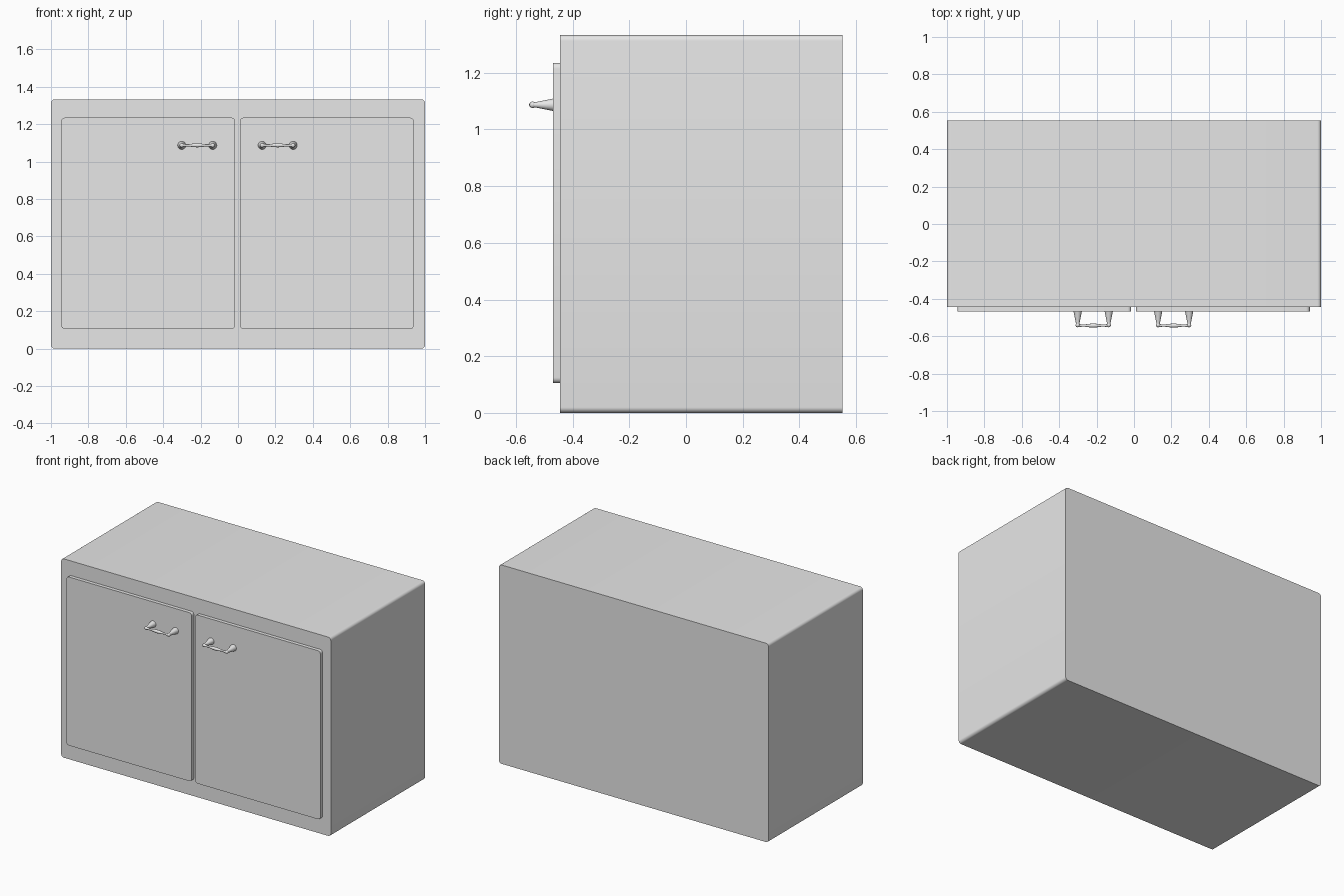
import bpy, bmesh, math
from mathutils import Matrix

if "Cube" in bpy.data.objects:
    bpy.data.objects.remove(bpy.data.objects["Cube"], do_unlink=True)

grey = bpy.data.materials.new("light grey")
grey.use_nodes = True
grey.diffuse_color = (0.8, 0.8, 0.8, 1)
grey.node_tree.nodes["Principled BSDF"].inputs["Base Color"].default_value = (0.8, 0.8, 0.8, 1)


def finish(bm, name):
    bmesh.ops.recalc_face_normals(bm, faces=bm.faces)
    mesh = bpy.data.meshes.new(name)
    bm.to_mesh(mesh)
    bm.free()
    mesh.materials.append(grey)
    obj = bpy.data.objects.new(name, mesh)
    bpy.context.collection.objects.link(obj)
    bpy.ops.object.select_all(action="DESELECT")
    obj.select_set(True)
    bpy.context.view_layer.objects.active = obj
    bpy.ops.object.shade_smooth_by_angle(angle=math.radians(40))
    return obj


def slab(name, x, y, z, radius):
    """Box between limits, rounded only on the edges that run front to back."""
    bm = bmesh.new()
    bmesh.ops.create_cube(bm, size=1)
    for v in bm.verts:
        v.co = [(a + b) / 2 + c * (b - a) for c, (a, b) in zip(v.co, (x, y, z))]
    edges = [e for e in bm.edges if abs(e.verts[0].co.y - e.verts[1].co.y) > 1e-4]
    bmesh.ops.bevel(bm, geom=edges, offset=radius, segments=6, profile=0.5, affect="EDGES")
    return finish(bm, name)


def lathe(bm, profile, axis_matrix, steps=20):
    """Turn (distance, radius) pairs around the local z axis, with closed ends."""
    rings = []
    for d, r in profile:
        ring = []
        for i in range(steps):
            a = math.tau * i / steps
            ring.append(bm.verts.new(axis_matrix @ Matrix.Translation((r * math.cos(a), r * math.sin(a), d)).translation))
        rings.append(ring)
    for low, high in zip(rings, rings[1:]):
        for i in range(steps):
            j = (i + 1) % steps
            bm.faces.new((low[i], low[j], high[j], high[i]))
    bm.faces.new(rings[0])
    bm.faces.new(rings[-1])


def handle(name, x):
    bm = bmesh.new()
    half, z, y_base, y_bar = 0.083, 1.087, -0.468, -0.541
    # Tapered posts ending in a small ball
    for side in (-1, 1):
        post = Matrix.Translation((x + side * half, y_base, z)) @ Matrix.Rotation(math.pi / 2, 4, "X")
        lathe(bm, [(0, 0.022), (0.02, 0.018), (0.045, 0.013), (0.06, 0.010), (0.073, 0.010)], post)
        bmesh.ops.create_uvsphere(bm, u_segments=16, v_segments=10, radius=0.0115,
                                  matrix=Matrix.Translation((x + side * half, y_bar, z)))
    # Grip that swells in the middle
    grip = Matrix.Translation((x, y_bar - 0.002, z)) @ Matrix.Rotation(math.pi / 2, 4, "Y")
    lathe(bm, [(d, r) for d, r in ((-half, 0.009), (-0.06, 0.006), (-0.045, 0.006), (-0.02, 0.0095),
                                   (0, 0.0105), (0.02, 0.0095), (0.045, 0.006), (0.06, 0.006), (half, 0.009))], grip)
    return finish(bm, name)


# Cabinet body
slab("cabinet_body", (-1, 1), (-0.445, 0.553), (0, 1.333), 0.02)

# Doors and their handles
for side, x0, grip_x in (("right", -0.945, -0.218), ("left", 0.01, 0.212)):
    slab(side + "_door", (x0, x0 + 0.93), (-0.469, -0.444), (0.105, 1.235), 0.02)
    handle(side + "_handle", grip_x)
